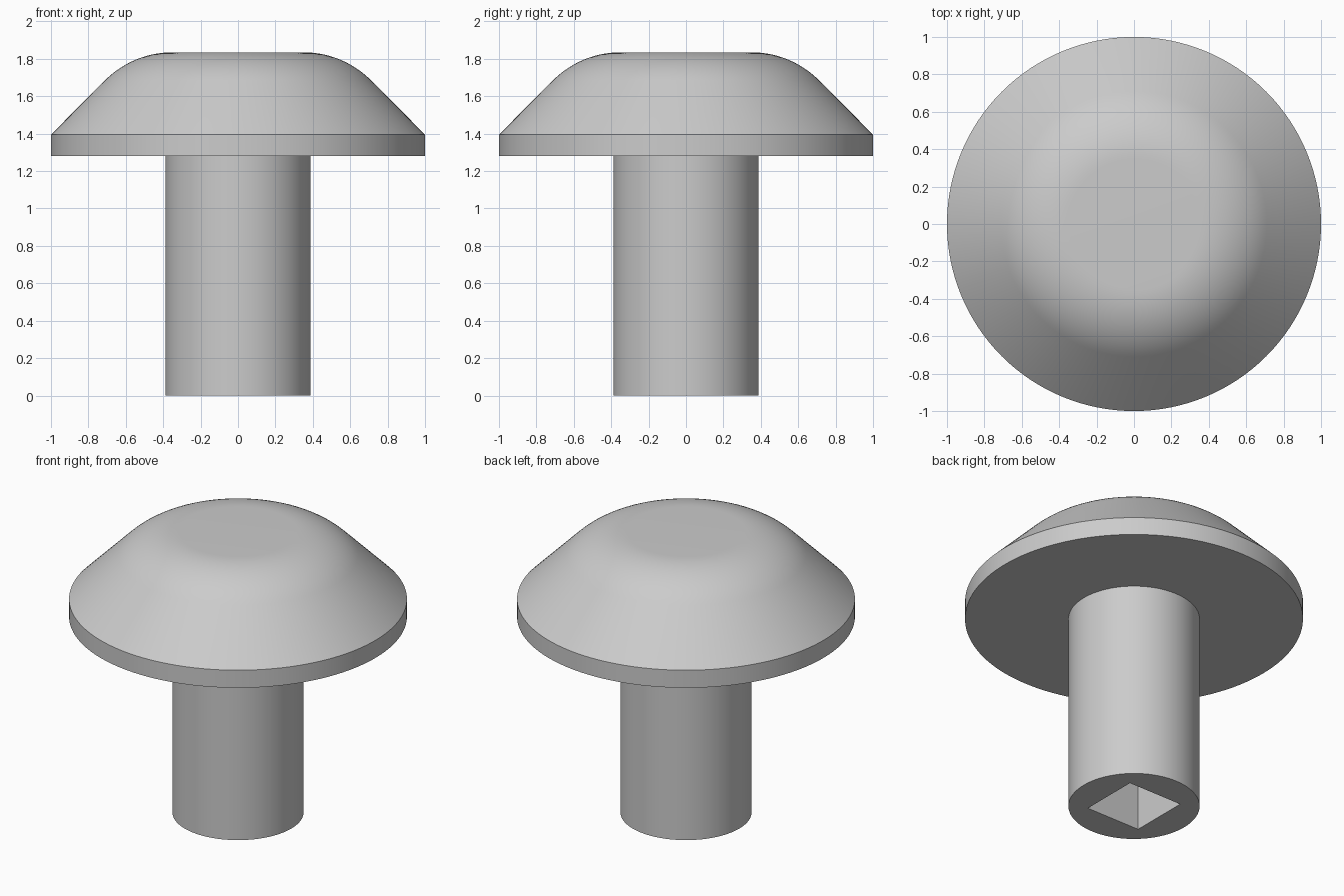
import bpy, bmesh, math

SEGMENTS = 128
RIM_RADIUS, SHANK_RADIUS = 1.0, 0.388
HEAD_BASE, RIM_TOP, HEAD_TOP = 1.28, 1.395, 1.835
FLAT_RADIUS, ROUND_RADIUS = 0.35, 0.51
SOCKET_SIDE, SOCKET_DEPTH = 0.388, 0.6

old = bpy.data.objects.get("Cube")
if old:
    bpy.data.objects.remove(old, do_unlink=True)

steel = bpy.data.materials.new("plain_grey")
steel.use_nodes = True
grey = (0.6, 0.6, 0.6, 1)
steel.diffuse_color = grey
steel.node_tree.nodes["Principled BSDF"].inputs["Base Color"].default_value = grey


def lathe(name, profile):
    """Turn a (radius, height) profile around z into a closed solid."""
    bm = bmesh.new()
    verts = [bm.verts.new((r, 0, z)) for r, z in profile]
    edges = [bm.edges.new(pair) for pair in zip(verts, verts[1:])]
    bmesh.ops.spin(bm, geom=verts + edges, cent=(0, 0, 0), axis=(0, 0, 1),
                   angle=math.tau, steps=SEGMENTS, use_merge=False)
    bmesh.ops.remove_doubles(bm, verts=bm.verts, dist=1e-5)
    bmesh.ops.recalc_face_normals(bm, faces=bm.faces)
    mesh = bpy.data.meshes.new(name)
    bm.to_mesh(mesh)
    bm.free()
    mesh.materials.append(steel)
    obj = bpy.data.objects.new(name, mesh)
    bpy.context.collection.objects.link(obj)
    return obj


def activate(obj):
    bpy.ops.object.select_all(action='DESELECT')
    obj.select_set(True)
    bpy.context.view_layer.objects.active = obj


# Head: short vertical rim, sloped cone, rounded shoulder, flat crown
STEPS = 14
shoulder = []
for i in range(STEPS + 1):
    a = math.radians(45) * (1 - i / STEPS)
    shoulder.append((FLAT_RADIUS + ROUND_RADIUS * math.sin(a),
                     HEAD_TOP - ROUND_RADIUS * (1 - math.cos(a))))
head = lathe("head", [(0, HEAD_BASE), (RIM_RADIUS, HEAD_BASE),
                      (RIM_RADIUS, RIM_TOP)] + shoulder + [(0, HEAD_TOP)])

# Shank: plain cylinder seated slightly inside the head
shank_top = HEAD_BASE + 0.02
shank = lathe("shank", [(0, 0), (SHANK_RADIUS, 0),
                        (SHANK_RADIUS, shank_top), (0, shank_top)])

# Square socket cut up into the shank's lower end
bpy.ops.mesh.primitive_cube_add(size=1)
cutter = bpy.context.object
cutter.name = "socket_cutter"
cutter.hide_render = True
cutter.scale = (SOCKET_SIDE, SOCKET_SIDE, SOCKET_DEPTH * 2)
cutter.data.materials.append(steel)
activate(shank)
cut = shank.modifiers.new("socket", 'BOOLEAN')
cut.operation = 'DIFFERENCE'
cut.solver = 'EXACT'
cut.object = cutter
bpy.ops.object.modifier_apply(modifier=cut.name)
bpy.data.objects.remove(cutter, do_unlink=True)

# Smooth round surfaces, crisp rims and socket edges
for part in (head, shank):
    activate(part)
    bpy.ops.object.shade_smooth_by_angle(angle=math.radians(30))
